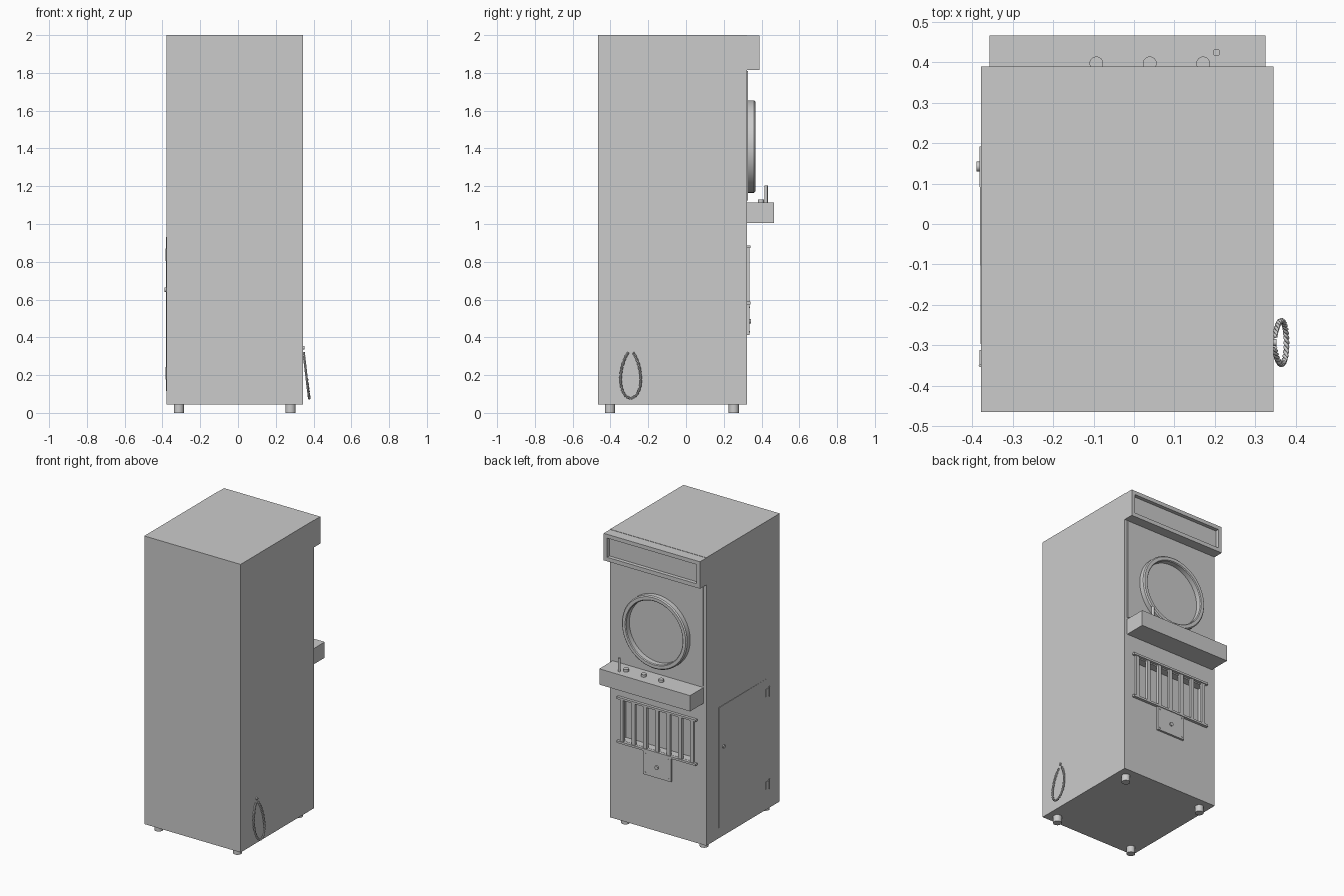
import bpy, bmesh, math
from mathutils import Vector

if "Cube" in bpy.data.objects:
    bpy.data.objects.remove(bpy.data.objects["Cube"])

CX = -0.0165          # centre line of the cabinet


def finish(name, bm):
    bmesh.ops.recalc_face_normals(bm, faces=bm.faces)
    me = bpy.data.meshes.new(name)
    bm.to_mesh(me)
    bm.free()
    ob = bpy.data.objects.new(name, me)
    bpy.context.collection.objects.link(ob)
    return ob


def select(ob):
    bpy.ops.object.select_all(action='DESELECT')
    ob.select_set(True)
    bpy.context.view_layer.objects.active = ob


def smooth(ob):
    select(ob)
    bpy.ops.object.shade_smooth_by_angle(angle=math.radians(35))
    return ob


def box(name, x0, x1, y0, y1, z0, z1):
    bm = bmesh.new()
    bmesh.ops.create_cube(bm, size=1)
    for v in bm.verts:
        v.co = ((x0 + x1) / 2 + v.co.x * (x1 - x0),
                (y0 + y1) / 2 + v.co.y * (y1 - y0),
                (z0 + z1) / 2 + v.co.z * (z1 - z0))
    return finish(name, bm)


def rod(name, a, b, r, seg=24):
    a, b = Vector(a), Vector(b)
    bm = bmesh.new()
    bmesh.ops.create_cone(bm, cap_ends=True, segments=seg, radius1=r, radius2=r,
                          depth=(b - a).length)
    q = (b - a).to_track_quat('Z', 'Y')
    for v in bm.verts:
        v.co = q @ v.co + (a + b) / 2
    return smooth(finish(name, bm))


def cut(ob, *cutters):
    select(ob)
    for c in cutters:
        c.hide_render = True
        m = ob.modifiers.new("cut", 'BOOLEAN')
        m.operation, m.solver, m.object = 'DIFFERENCE', 'EXACT', c
        bpy.ops.object.modifier_apply(modifier=m.name)
    smooth(ob)


# cabinet with porthole well and grille well
body = box("cabinet", -0.378, 0.345, -0.465, 0.322, 0.045, 2.0)
panel = box("screen_panel", -0.357, 0.325, 0.318, 0.328, 1.125, 1.81)
hole = rod("porthole_cutter", (CX, 0.225, 1.41), (CX, 0.5, 1.41), 0.212, 64)
well = box("grille_cutter", -0.29, 0.262, 0.27, 0.4, 0.59, 0.865)
cut(body, hole, well)
cut(panel, hole)

# marquee box with recessed face
marquee = box("marquee", -0.378, 0.345, 0.322, 0.39, 1.815, 1.998)
recess = box("marquee_cutter", -0.352, 0.319, 0.365, 0.5, 1.842, 1.972)
cut(marquee, recess)
for c in (hole, well, recess):
    bpy.data.objects.remove(c)

# porthole ring, lathed around the y axis
profile = [(0.212, 0.318), (0.212, 0.362), (0.217, 0.367), (0.238, 0.367),
           (0.245, 0.36), (0.245, 0.318)]
bm = bmesh.new()
N = 64
rings = [[bm.verts.new((CX + r * math.cos(2 * math.pi * i / N), y,
                        1.41 + r * math.sin(2 * math.pi * i / N)))
          for r, y in profile] for i in range(N)]
for i in range(N):
    p, q = rings[i], rings[(i + 1) % N]
    for j in range(len(profile)):
        k = (j + 1) % len(profile)
        bm.faces.new((p[j], p[k], q[k], q[j]))
smooth(finish("porthole_ring", bm))

# control shelf, buttons and stick
box("control_shelf", -0.357, 0.325, 0.318, 0.466, 1.006, 1.113)
for i, x in enumerate((-0.093, 0.039, 0.171)):
    rod(f"button_{i}", (x, 0.397, 1.108), (x, 0.397, 1.13), 0.017)
rod("control_stick", (0.204, 0.424, 1.108), (0.204, 0.424, 1.203), 0.009)

# grille rails and slats
for n, z in (("top", 0.88), ("bottom", 0.582)):
    box(f"grille_rail_{n}", -0.31, 0.284, 0.315, 0.341, z - 0.007, z + 0.007)
for i in range(7):
    x = 0.249 - i * 0.0877
    box(f"grille_slat_{i}", x - 0.013, x + 0.013, 0.318, 0.336, 0.582, 0.88)

# lock plate with knob and rivets
box("lock_plate", CX - 0.105, CX + 0.105, 0.318, 0.336, 0.413, 0.576)
rod("lock_knob", (CX, 0.33, 0.485), (CX, 0.344, 0.485), 0.013)
for sx in (-1, 1):
    for sz in (-1, 1):
        x, z = CX + sx * 0.088, 0.4945 + sz * 0.065
        rod("plate_rivet", (x, 0.33, z), (x, 0.339, z), 0.005, 12)

# service door on the left side, very slightly ajar
door = box("service_door", -0.382, -0.37, -0.357, 0.192, 0.115, 0.932)
for v in door.data.vertices:
    if v.co.y < 0 and v.co.x < -0.38:
        v.co.x = -0.3785
rod("door_knob", (-0.375, 0.142, 0.652), (-0.389, 0.142, 0.652), 0.012)
for n, z in (("lower", 0.21), ("upper", 0.838)):
    box(f"hinge_leaf_{n}", -0.382, -0.372, -0.352, -0.312, z - 0.025, z + 0.025)
    rod(f"hinge_pin_{n}", (-0.38, -0.35, z - 0.033), (-0.38, -0.35, z + 0.033), 0.004, 12)

# feet
for x in (-0.313, 0.278):
    for y in (-0.403, 0.253):
        rod("foot", (x, y, 0), (x, y, 0.05), 0.027)

# twisted cord loop on the right side, two strands
cu = bpy.data.curves.new("power_cord", 'CURVE')
cu.dimensions = '3D'
cu.bevel_depth = 0.004
cu.bevel_resolution = 2
cu.use_fill_caps = True
n = 180
for phase in (0, math.pi):
    sp = cu.splines.new('POLY')
    sp.points.add(n)
    for i in range(n + 1):
        a = 0.45 + (2 * math.pi - 0.9) * i / n
        z = 0.205 + 0.127 * math.cos(a)
        y = -0.293 + 0.062 * math.sin(a) * math.sqrt(math.sin(a / 2))
        x = 0.347 + 0.031 * (0.32 - z) / 0.25
        w = phase + 2 * math.pi * 14 * i / n
        dy, dz = math.sin(a), -math.cos(a)      # outward in the loop plane
        o = 0.0035
        sp.points[i].co = (x + o * math.cos(w), y + o * math.sin(w) * dy,
                           z - o * math.sin(w) * dz, 1)
bpy.context.collection.objects.link(bpy.data.objects.new("power_cord", cu))
rod("cord_hook", (0.34, -0.293, 0.345), (0.352, -0.293, 0.345), 0.009, 16)
